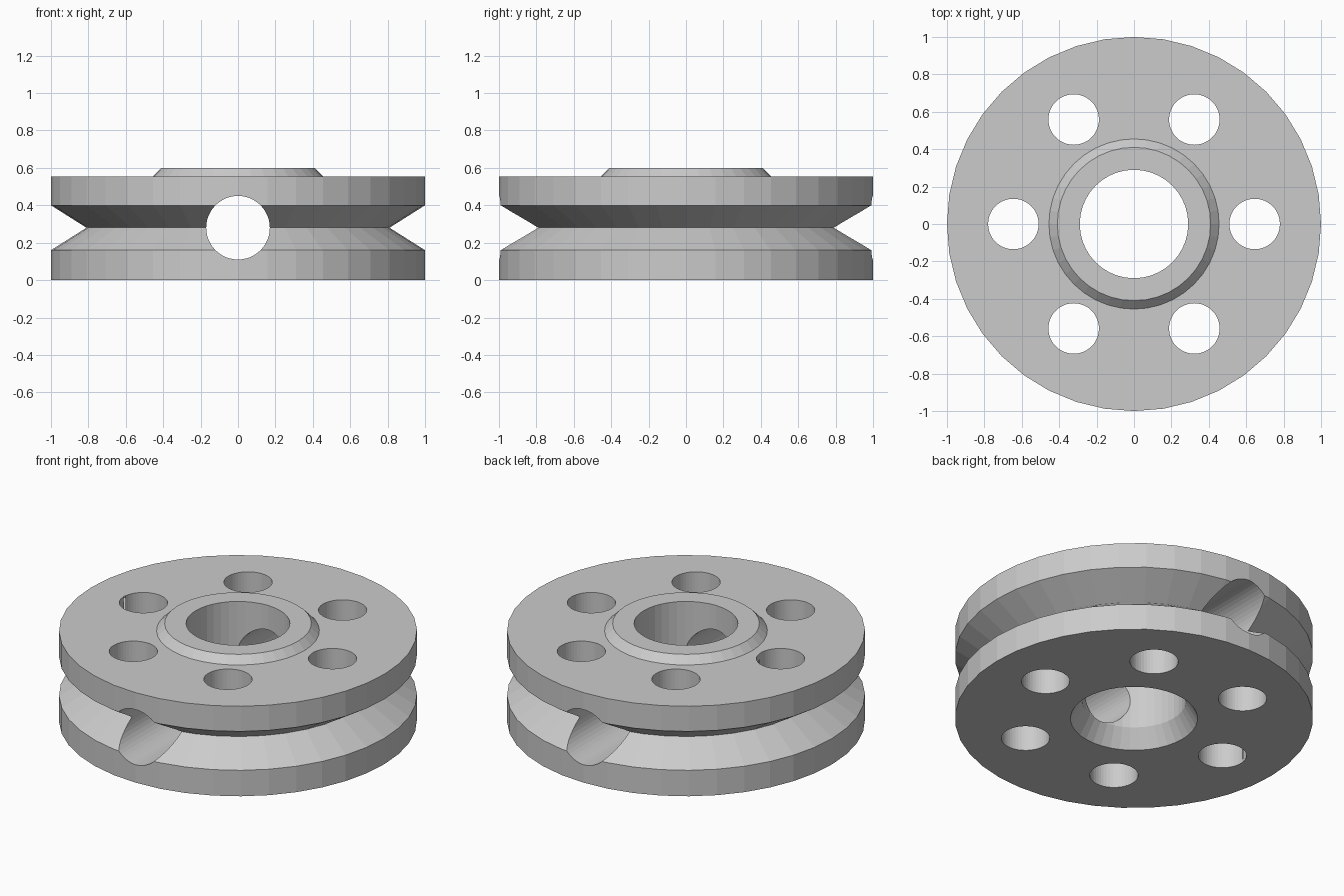
import bpy, bmesh
from math import cos, sin, pi, tau

default = bpy.data.objects.get("Cube")
if default:
    bpy.data.objects.remove(default, do_unlink=True)

# Single plain grey
grey = bpy.data.materials.new("plain grey")
grey.use_nodes = True
colour = (0.6, 0.6, 0.6, 1)
grey.diffuse_color = colour
grey.node_tree.nodes["Principled BSDF"].inputs["Base Color"].default_value = colour


def lathe(name, profile, sides):
    """Revolve a closed (radius, z) profile around the z axis."""
    bm = bmesh.new()
    rings = [[bm.verts.new((r * cos(tau * i / sides), r * sin(tau * i / sides), z))
              for r, z in profile] for i in range(sides)]
    n = len(profile)
    for i in range(sides):
        a, b = rings[i], rings[(i + 1) % sides]
        for j in range(n):
            k = (j + 1) % n
            bm.faces.new((a[j], b[j], b[k], a[k]))
    bmesh.ops.recalc_face_normals(bm, faces=bm.faces)
    mesh = bpy.data.meshes.new(name)
    bm.to_mesh(mesh)
    bm.free()
    mesh.materials.append(grey)
    obj = bpy.data.objects.new(name, mesh)
    bpy.context.collection.objects.link(obj)
    return obj


def drill(target, radius, location, rotation=(0, 0, 0)):
    """Cut a round hole right through the target."""
    bpy.ops.mesh.primitive_cylinder_add(vertices=48, radius=radius, depth=3,
                                        location=location, rotation=rotation)
    cutter = bpy.context.object
    cutter.name = "hole_cutter"
    cutter.hide_render = True
    cutter.data.materials.append(grey)
    mod = target.modifiers.new("hole", "BOOLEAN")
    mod.operation = "DIFFERENCE"
    mod.solver = "EXACT"
    mod.object = cutter
    bpy.context.view_layer.objects.active = target
    bpy.ops.object.modifier_apply(modifier=mod.name)
    bpy.data.objects.remove(cutter, do_unlink=True)


# Grooved wheel with raised hub, and a bore flared at the bottom
wheel = lathe("pulley_wheel", [
    (0.355, 0), (1, 0), (1, 0.16), (0.81, 0.28), (1, 0.4), (1, 0.555),
    (0.455, 0.555), (0.41, 0.6), (0.29, 0.6), (0.29, 0.11)], 40)

# Ring of six holes through the disc
for i in range(6):
    angle = i * tau / 6
    drill(wheel, 0.135, (0.645 * cos(angle), 0.645 * sin(angle), 0.3))

# Cross hole from front to back
drill(wheel, 0.17, (0, 0, 0.28), (pi / 2, 0, 0))
